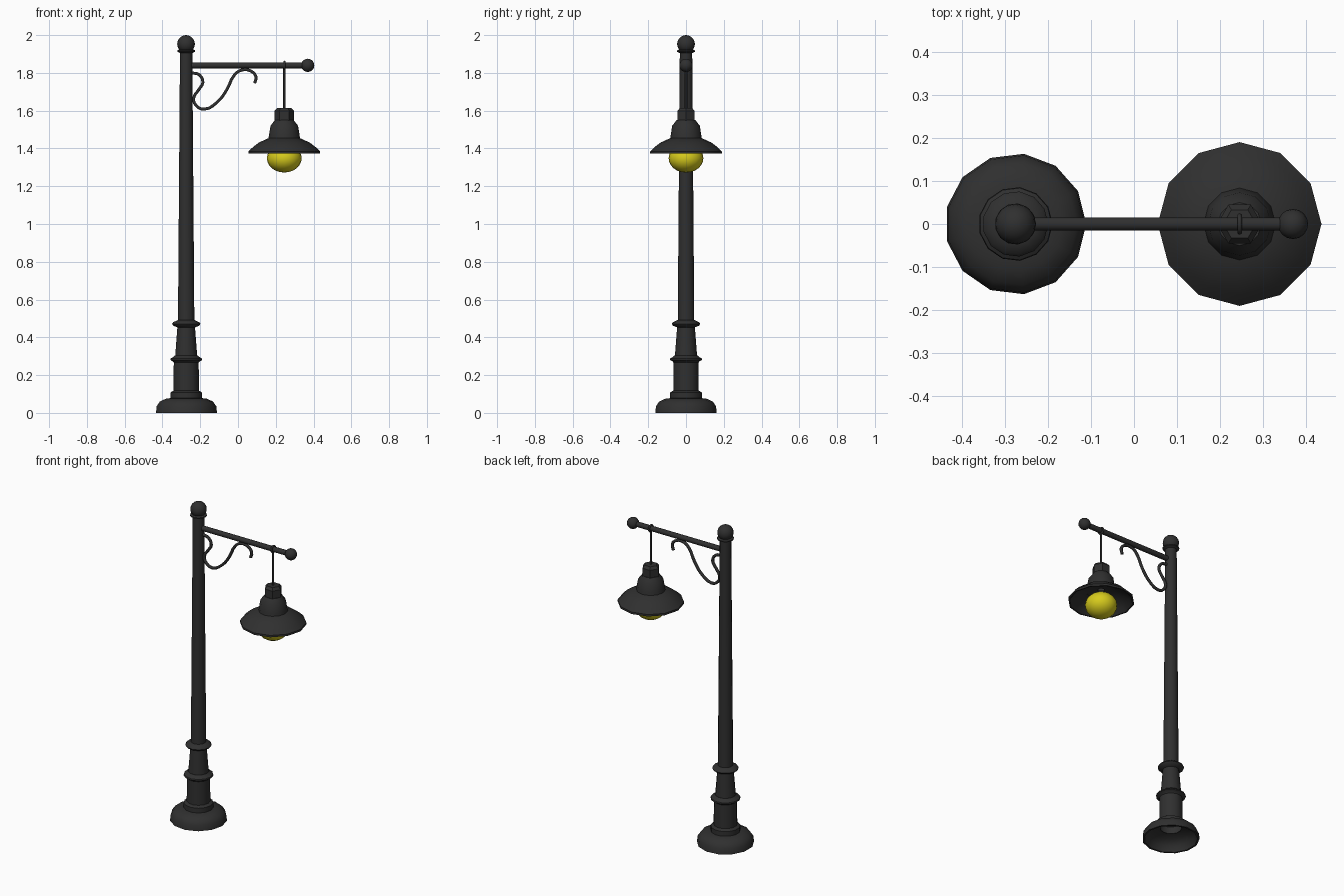
import bpy, math
from mathutils import Vector

cube = bpy.data.objects.get("Cube")
if cube:
    bpy.data.objects.remove(cube, do_unlink=True)


def material(name, rgb):
    m = bpy.data.materials.new(name)
    m.use_nodes = True
    m.diffuse_color = (*rgb, 1)
    m.node_tree.nodes["Principled BSDF"].inputs["Base Color"].default_value = (*rgb, 1)
    return m


IRON = material("dark iron", (0.029, 0.029, 0.029))
GLOW = material("yellow glass", (0.68, 0.6, 0.012))
POST_X, LAMP_X, ARM_Z = -0.275, 0.245, 1.84


def finish(ob, name, mat, angle=38):
    ob.name = name
    ob.data.materials.clear()
    ob.data.materials.append(mat)
    bpy.ops.object.select_all(action='DESELECT')
    ob.select_set(True)
    bpy.context.view_layer.objects.active = ob
    bpy.ops.object.shade_smooth_by_angle(angle=math.radians(angle))
    return ob


def lathe(name, x, profile, sides, mat=IRON, closed=False, angle=38):
    """Turn a (radius, height) profile about a vertical axis at x."""
    n = len(profile)
    verts = [(r * math.cos(math.tau * i / sides), r * math.sin(math.tau * i / sides), z)
             for r, z in profile for i in range(sides)]
    faces = []
    for j in range(n if closed else n - 1):
        a, b = j * sides, (j + 1) % n * sides
        for i in range(sides):
            k = (i + 1) % sides
            faces.append((a + i, a + k, b + k, b + i))
    if not closed:
        faces.append(tuple(range((n - 1) * sides, n * sides)))
    me = bpy.data.meshes.new(name)
    me.from_pydata(verts, [], faces)
    ob = bpy.data.objects.new(name, me)
    bpy.context.collection.objects.link(ob)
    ob.location.x = x
    return finish(ob, name, mat, angle)


def ball(name, loc, r, squash=1, mat=IRON, seg=16):
    bpy.ops.mesh.primitive_uv_sphere_add(segments=seg, ring_count=seg // 2 + 2, radius=r, location=loc)
    ob = bpy.context.object
    ob.scale.z = squash
    return finish(ob, name, mat, 60)


def rod(name, a, b, r, sides=10):
    a, b = Vector(a), Vector(b)
    bpy.ops.mesh.primitive_cylinder_add(vertices=sides, radius=r, depth=(b - a).length, location=(a + b) / 2)
    ob = bpy.context.object
    ob.rotation_euler = (b - a).to_track_quat('Z', 'Y').to_euler()
    return finish(ob, name, IRON, 62)


# Post: hollow flared foot, then plinth, two collars and a tapering shaft
lathe("foot", POST_X, [(0.06, 0.07), (0.105, 0.06), (0.14, 0.035), (0.153, 0), (0.164, 0), (0.16, 0.035),
                       (0.143, 0.06), (0.11, 0.075), (0.085, 0.078), (0.085, 0.108), (0.068, 0.118)], 13)
lathe("plinth", POST_X, [(0.068, 0.07), (0.067, 0.27)], 13)
lathe("lower_collar", POST_X, [(0.064, 0.262), (0.072, 0.273), (0.086, 0.28), (0.084, 0.288),
                               (0.07, 0.296), (0.06, 0.305)], 13)
lathe("lower_shaft", POST_X, [(0.06, 0.29), (0.046, 0.47)], 13)
lathe("upper_collar", POST_X, [(0.046, 0.452), (0.07, 0.462), (0.076, 0.471), (0.07, 0.48), (0.046, 0.491)], 13)
lathe("upper_shaft", POST_X, [(0.044, 0.48), (0.033, 1.92)], 13)
lathe("top_collar", POST_X, [(0.033, 1.905), (0.048, 1.912), (0.048, 1.919), (0.034, 1.926)], 13)
ball("post_finial", (POST_X, 0, 1.953), 0.047)

# Arm with end knob
rod("arm", (POST_X, 0, ARM_Z), (0.36, 0, ARM_Z), 0.016)
ball("arm_knob", (0.369, 0, ARM_Z), 0.035)

# Scroll bracket under the arm
path = [(-0.245, 1.8), (-0.205, 1.79), (-0.186, 1.75), (-0.205, 1.715), (-0.235, 1.665), (-0.222, 1.628),
        (-0.18, 1.608), (-0.11, 1.645), (-0.06, 1.71), (-0.018, 1.79), (0.02, 1.815),
        (0.068, 1.81), (0.095, 1.78), (0.088, 1.745)]
cu = bpy.data.curves.new("scroll", 'CURVE')
cu.dimensions = '3D'
cu.bevel_depth, cu.bevel_resolution, cu.resolution_u = 0.009, 1, 3
cu.use_fill_caps = True
sp = cu.splines.new('BEZIER')
sp.bezier_points.add(len(path) - 1)
for p, (x, z) in zip(sp.bezier_points, path):
    p.co = (x, 0, z)
    p.handle_left_type = p.handle_right_type = 'AUTO'
scroll = bpy.data.objects.new("scroll_bracket", cu)
bpy.context.collection.objects.link(scroll)
bpy.ops.object.select_all(action='DESELECT')
scroll.select_set(True)
bpy.context.view_layer.objects.active = scroll
bpy.ops.object.convert(target='MESH')
finish(bpy.context.object, "scroll_bracket", IRON, 62)

# Hanger: loop round the arm and a thin rod
bpy.ops.mesh.primitive_torus_add(major_segments=12, minor_segments=6, major_radius=0.019, minor_radius=0.006,
                                 location=(LAMP_X, 0, ARM_Z), rotation=(0, math.pi / 2, 0))
finish(bpy.context.object, "hanger_loop", IRON, 62)
rod("hanger_rod", (LAMP_X, 0, 1.6), (LAMP_X, 0, ARM_Z - 0.015), 0.006, 8)

# Lamp: hexagonal cap, neck, thin open shade and bulb
lathe("lamp_cap", LAMP_X, [(0.052, 1.53), (0.052, 1.598), (0.038, 1.614)], 6, angle=20)
lathe("lamp_neck", LAMP_X, [(0.086, 1.44), (0.081, 1.47), (0.073, 1.52), (0.05, 1.55)], 12)
lathe("lamp_shade", LAMP_X, [(0.19, 1.372), (0.19, 1.384), (0.165, 1.408), (0.135, 1.431), (0.08, 1.456),
                             (0.02, 1.458), (0.02, 1.448), (0.08, 1.444), (0.13, 1.42), (0.16, 1.397),
                             (0.182, 1.372)], 12, closed=True)
ball("bulb", (LAMP_X, 0, 1.348), 0.092, 0.82, GLOW, 20)
